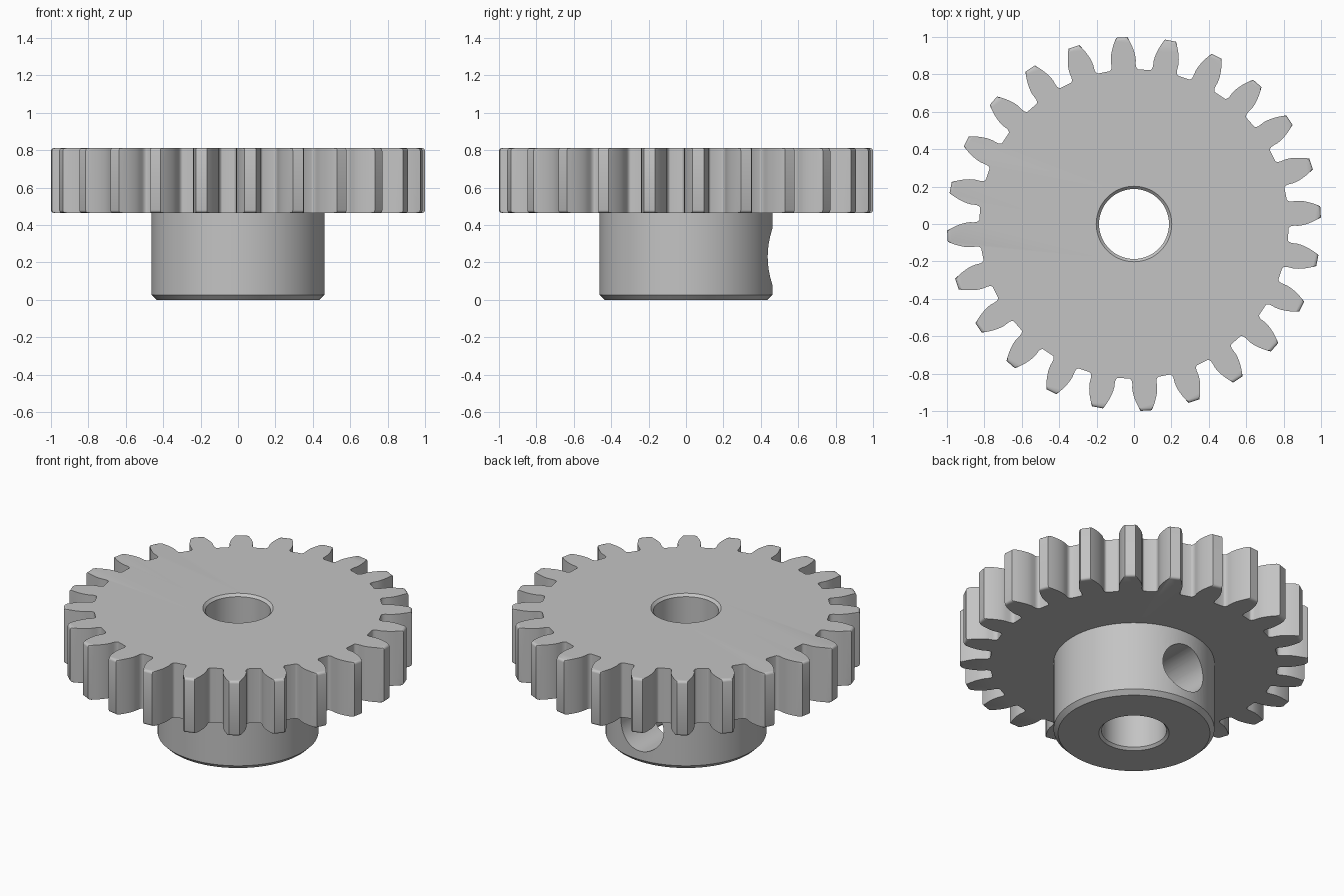
import bpy, bmesh, math
from mathutils import Matrix

old = bpy.data.objects.get("Cube")
if old:
    bpy.data.objects.remove(old, do_unlink=True)

TEETH = 24
TIP, ROOT = 1.0, 0.827
PITCH = TIP * TEETH / (TEETH + 2)
PRESSURE = math.radians(18)
BASE = PITCH * math.cos(PRESSURE)
GEAR_BOTTOM, GEAR_TOP = 0.465, 0.81
HUB_R, BORE_R, SCREW_R = 0.462, 0.187, 0.15
EDGE = 0.014

steel = bpy.data.materials.new("plain grey metal")
steel.use_nodes = True
GREY = (0.55, 0.55, 0.55, 1)
steel.diffuse_color = GREY
steel.node_tree.nodes["Principled BSDF"].inputs["Base Color"].default_value = GREY


def loft(name, rings):
    """Closed solid through rings of equal point count."""
    bm = bmesh.new()
    loops = [[bm.verts.new(p) for p in ring] for ring in rings]
    n = len(loops[0])
    for a, b in zip(loops, loops[1:]):
        for i in range(n):
            j = (i + 1) % n
            bm.faces.new((a[i], a[j], b[j], b[i]))
    bm.faces.new(loops[0][::-1])
    bm.faces.new(loops[-1])
    mesh = bpy.data.meshes.new(name)
    bm.to_mesh(mesh)
    bm.free()
    mesh.materials.append(steel)
    obj = bpy.data.objects.new(name, mesh)
    bpy.context.collection.objects.link(obj)
    return obj


def lathe(name, profile, sides):
    turns = [2 * math.pi * i / sides for i in range(sides)]
    return loft(name, [[(r * math.cos(t), r * math.sin(t), z) for t in turns]
                       for r, z in profile])


def involute(angle):
    return math.tan(angle) - angle


def half_angle(r):
    """Half the angular tooth thickness at radius r."""
    return (math.pi / (2 * TEETH) + involute(PRESSURE)
            - involute(math.acos(min(1, BASE / r))))


# Flank of one tooth: rounded root, then involute to the tip
root_half = half_angle(BASE) + math.radians(1.1)
flank = []
for i in range(6):
    t = i / 5 * math.pi / 2
    flank.append((ROOT + 0.028 * (1 - math.cos(t)),
                  root_half - (root_half - half_angle(BASE)) * math.sin(t)))
for i in range(8):
    r = BASE + (TIP - BASE) * i / 7
    flank.append((r, half_angle(r)))
tooth = [(r, -a) for r, a in flank] + [(r, a) for r, a in reversed(flank)]
outline = []
for k in range(TEETH):
    centre = 2 * math.pi * (k + 0.25) / TEETH
    outline += [(r, centre + a) for r, a in tooth]


def gear_ring(z, limit):
    return [(min(r, limit) * math.cos(a), min(r, limit) * math.sin(a), z)
            for r, a in outline]


# Toothed disc with rounded tip edges
steps = [(EDGE * (1 - math.sin(t)), EDGE * (1 - math.cos(t)))
         for t in (math.pi / 2 * i / 3 for i in range(4))]
lower = [gear_ring(GEAR_BOTTOM + dz, TIP - dr) for dz, dr in reversed(steps)]
upper = [gear_ring(GEAR_TOP - dz, TIP - dr) for dz, dr in steps]
gear = loft("toothed_gear", lower + upper)

# Hub below the disc, with a chamfered lower rim
hub = lathe("hub", [(HUB_R - 0.026, 0), (HUB_R, 0.026), (HUB_R, 0.6)], 96)

# Bore cutter with a chamfer at both ends, and the side screw hole cutter
bore = lathe("bore_cutter", [
    (BORE_R + 0.035, -0.02), (BORE_R, 0.015),
    (BORE_R, GEAR_TOP - 0.015), (BORE_R + 0.035, GEAR_TOP + 0.02)], 72)
screw = lathe("screw_hole_cutter", [(SCREW_R, 0), (SCREW_R, 0.7)], 64)
screw.data.transform(Matrix.Translation((0, 0, 0.23))
                     @ Matrix.Rotation(-math.pi / 2, 4, "X"))

# Join the hub, then cut the holes
bpy.context.view_layer.objects.active = gear
for tool, operation in ((hub, "UNION"), (bore, "DIFFERENCE"), (screw, "DIFFERENCE")):
    mod = gear.modifiers.new(tool.name, "BOOLEAN")
    mod.object, mod.operation, mod.solver = tool, operation, "EXACT"
    bpy.ops.object.modifier_apply(modifier=mod.name)
    bpy.data.objects.remove(tool, do_unlink=True)

bpy.ops.object.select_all(action="DESELECT")
gear.select_set(True)
bpy.ops.object.shade_smooth_by_angle(angle=math.radians(31))
